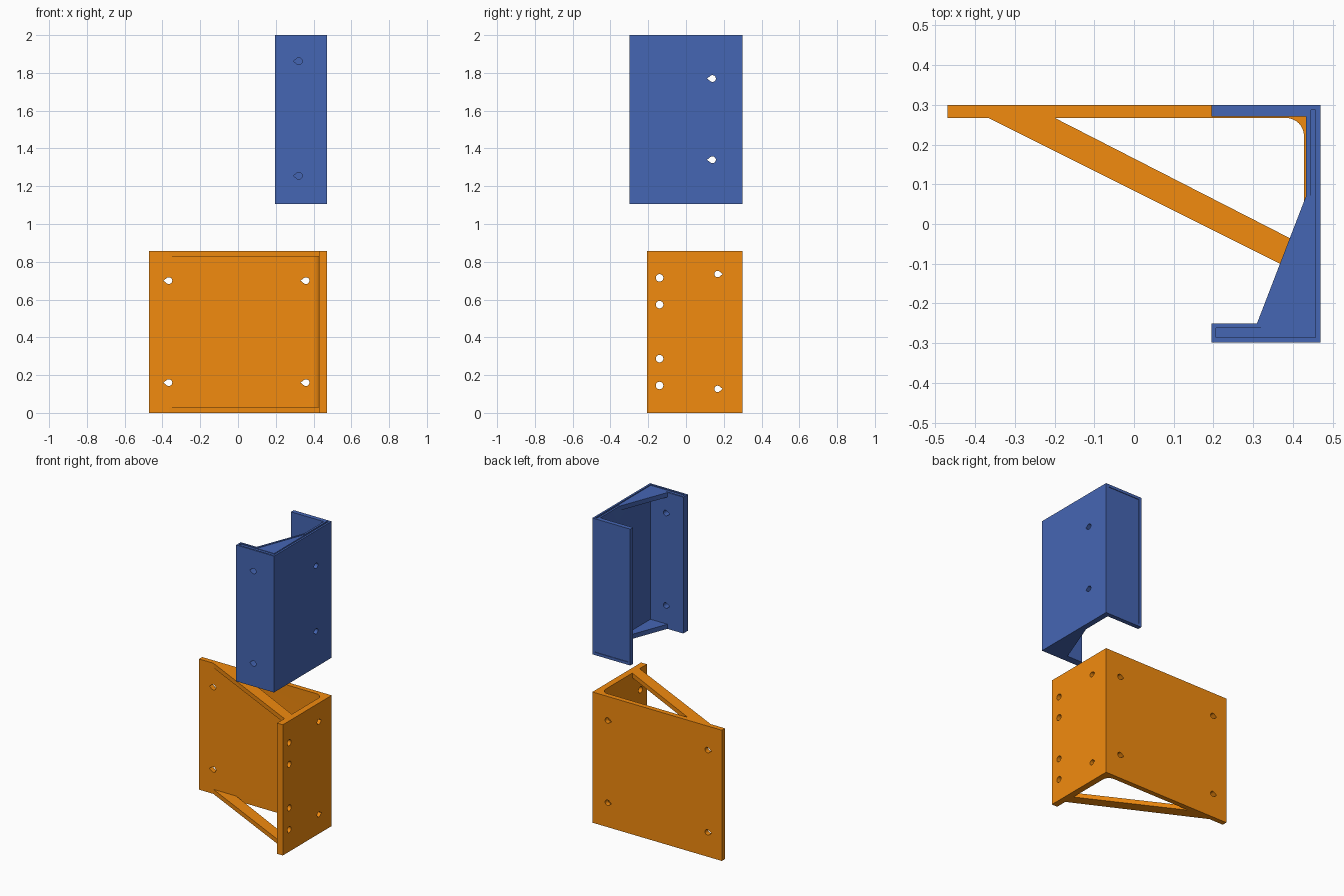
import bpy, bmesh, math

if "Cube" in bpy.data.objects:
    bpy.data.objects.remove(bpy.data.objects["Cube"])


def prism(name, pts, lo, hi, axis="z"):
    """Extrude a 2D outline between lo and hi along an axis."""
    place = {"z": lambda u, v, w: (u, v, w),
             "y": lambda u, v, w: (u, w, v),
             "x": lambda u, v, w: (w, u, v)}[axis]
    bm = bmesh.new()
    rings = [[bm.verts.new(place(u, v, w)) for u, v in pts] for w in (lo, hi)]
    bm.faces.new(rings[0])
    bm.faces.new(rings[1])
    n = len(pts)
    for i in range(n):
        j = (i + 1) % n
        bm.faces.new((rings[0][i], rings[0][j], rings[1][j], rings[1][i]))
    bmesh.ops.recalc_face_normals(bm, faces=bm.faces)
    me = bpy.data.meshes.new(name)
    bm.to_mesh(me)
    bm.free()
    ob = bpy.data.objects.new(name, me)
    bpy.context.collection.objects.link(ob)
    return ob


def rect(u0, u1, v0, v1):
    return [(u0, v0), (u1, v0), (u1, v1), (u0, v1)]


def hole(u, v, r=0.018, point=0):
    """Round outline, or a teardrop with its tip toward +u or -u."""
    pts = [(u + r * math.cos(2 * math.pi * i / 24),
            v + r * math.sin(2 * math.pi * i / 24)) for i in range(24)]
    if point:
        tip = 0 if point > 0 else 12
        for k in (-2, -1, 1, 2):
            pts[(tip + k) % 24] = None
        pts[tip] = (u + point * r * 1.6, v)
    return [p for p in pts if p]


def combine(target, tools, op):
    bpy.context.view_layer.objects.active = target
    for tool in tools:
        tool.hide_render = True
        mod = target.modifiers.new("bool", "BOOLEAN")
        mod.operation, mod.solver, mod.object = op, "EXACT", tool
        bpy.ops.object.modifier_apply(modifier=mod.name)
        bpy.data.objects.remove(tool)


def colour(ob, rgb):
    mat = bpy.data.materials.new(ob.name + "_colour")
    mat.diffuse_color = (*rgb, 1)
    mat.use_nodes = True
    mat.node_tree.nodes["Principled BSDF"].inputs["Base Color"].default_value = mat.diffuse_color
    ob.data.materials.clear()
    ob.data.materials.append(mat)
    bpy.ops.object.select_all(action="DESELECT")
    ob.select_set(True)
    bpy.context.view_layer.objects.active = ob
    bpy.ops.object.shade_smooth_by_angle(angle=math.radians(25))


# Lower bracket: L-shaped plate with a rounded inner corner
R = 0.045
fillet = [(0.428 - R + R * math.cos(a), 0.267 - R + R * math.sin(a))
          for a in [math.pi / 2 * i / 8 for i in range(9)]]
bracket = prism("lower_bracket",
                [(-0.47, 0.3), (0.47, 0.3), (0.47, -0.206), (0.428, -0.206)]
                + fillet + [(-0.47, 0.267)], 0, 0.858)

# Diagonal braces at the bottom and top
brace = [(-0.382, 0.275), (-0.215, 0.275), (0.44, -0.06), (0.44, -0.136)]
combine(bracket, [prism("brace", brace, z, z + 0.03) for z in (0, 0.828)], "UNION")

# Screw holes in the lower bracket
cuts = [prism("cut", hole(x, z, 0.018, -1), 0.2, 0.4, "y")
        for x in (-0.366, 0.36) for z in (0.16, 0.70)]
cuts += [prism("cut", hole(-0.14, z, 0.02), 0.38, 0.55, "x")
         for z in (0.145, 0.287, 0.573, 0.715)]
cuts += [prism("cut", hole(0.167, z, 0.017, 1), 0.38, 0.55, "x")
         for z in (0.127, 0.735)]
combine(bracket, cuts, "DIFFERENCE")
colour(bracket, (0.89, 0.258, 0.0045))

# Upper channel: C-shaped section
Z0, Z1 = 1.105, 2.0
channel = prism("upper_channel",
                [(0.195, -0.298), (0.47, -0.298), (0.47, 0.3), (0.195, 0.3),
                 (0.195, 0.271), (0.433, 0.271), (0.433, -0.25), (0.195, -0.25)],
                Z0, Z1)

# Corner gussets at both ends
gusset = [(0.306, -0.26), (0.44, -0.26), (0.44, 0.088)]
combine(channel, [prism("gusset", gusset, z, z + 0.03)
                  for z in (Z0, Z1 - 0.03)], "UNION")

# Screw holes, shallow grooves in the top edge and recessed back panel
cuts = [prism("cut", hole(0.322, z, 0.018, -1), -0.4, -0.2, "y")
        for z in (1.255, 1.862)]
cuts += [prism("cut", hole(0.14, z, 0.018, -1), 0.38, 0.55, "x")
         for z in (1.34, 1.77)]
cuts.append(prism("cut", [(0.207, -0.286), (0.457, -0.286), (0.457, 0.287),
                          (0.446, 0.287), (0.446, -0.262), (0.207, -0.262)],
                  Z1 - 0.006, Z1 + 0.1))
cuts.append(prism("cut", [(0.319, -0.265), (0.449, -0.265), (0.449, 0.082)],
                  Z1 - 0.003, Z1 + 0.1))
cuts.append(prism("cut", rect(0.213, 0.452, Z0 + 0.018, Z1 - 0.018),
                  0.296, 0.4, "y"))
combine(channel, cuts, "DIFFERENCE")
colour(channel, (0.06, 0.133, 0.456))
